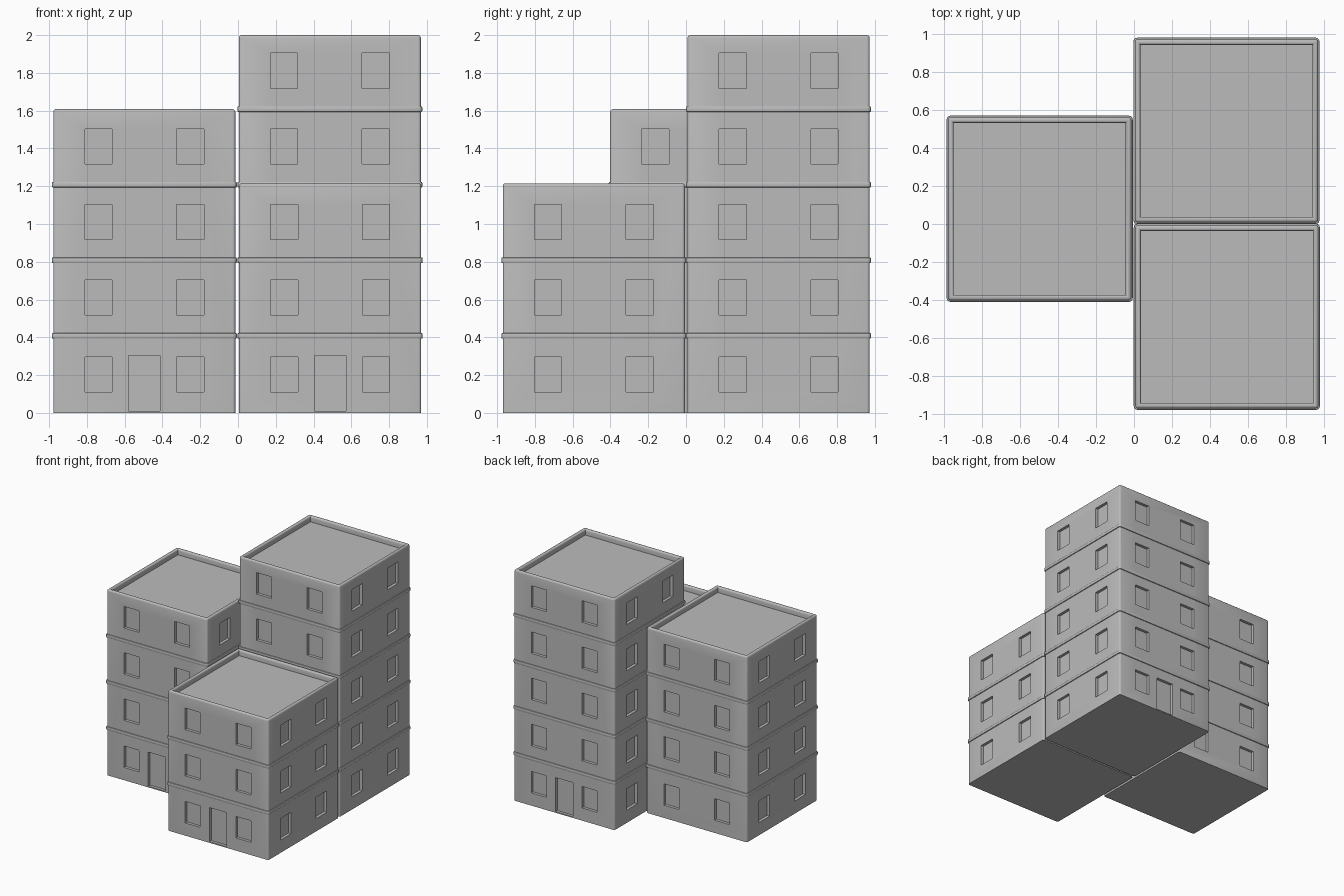
import bpy, bmesh, math
from mathutils import Matrix, Vector

if "Cube" in bpy.data.objects:
    bpy.data.objects.remove(bpy.data.objects["Cube"])

FLOOR = 0.4       # storey height
WIDTH = 0.964     # side of each square tower
HALF = WIDTH / 2

grey = bpy.data.materials.new("concrete_grey")
grey.use_nodes = True
grey.diffuse_color = (0.5, 0.5, 0.5, 1)
grey.node_tree.nodes["Principled BSDF"].inputs["Base Color"].default_value = (0.5, 0.5, 0.5, 1)


def add_box(bm, size, centre, turn=0.0):
    mat = (Matrix.Rotation(turn, 4, "Z") @ Matrix.Translation(centre)
           @ Matrix.Diagonal((*size, 1)))
    return bmesh.ops.create_cube(bm, size=1, matrix=mat)["verts"]


def make_object(name, bm, location):
    mesh = bpy.data.meshes.new(name)
    bm.to_mesh(mesh)
    bm.free()
    mesh.materials.append(grey)
    obj = bpy.data.objects.new(name, mesh)
    obj.location = location
    bpy.context.collection.objects.link(obj)
    return obj


def smooth(obj):
    bpy.ops.object.select_all(action="DESELECT")
    obj.select_set(True)
    bpy.context.view_layer.objects.active = obj
    bpy.ops.object.shade_smooth_by_angle(angle=math.radians(35))


def body(name, height, location):
    """Square shaft with rounded corners and a sunken roof inside a parapet."""
    bm = bmesh.new()
    add_box(bm, (WIDTH, WIDTH, height), (0, 0, height / 2))
    bm.faces.ensure_lookup_table()
    top = max(bm.faces, key=lambda f: f.calc_center_median().z)
    bmesh.ops.inset_region(bm, faces=[top], thickness=0.042)
    inner = bmesh.ops.extrude_face_region(bm, geom=[top])
    sunk = [v for v in inner["geom"] if isinstance(v, bmesh.types.BMVert)]
    bmesh.ops.translate(bm, verts=sunk, vec=(0, 0, -0.05))
    if top.is_valid:
        bmesh.ops.delete(bm, geom=[top], context="FACES_ONLY")
    rounded = []
    for e in bm.edges:
        a, b = (v.co for v in e.verts)
        upright = abs(a.z - b.z) > 0.2
        rim = min(a.z, b.z) > height - 0.01
        diagonal = abs(a.x - b.x) > 0.01 and abs(a.y - b.y) > 0.01
        if upright or (rim and not diagonal):
            rounded.append(e)
    bmesh.ops.bevel(bm, geom=rounded, offset=0.015, segments=3, profile=0.5,
                    affect="EDGES", clamp_overlap=True)
    bmesh.ops.recalc_face_normals(bm, faces=bm.faces)
    return make_object(name, bm, location)


def openings(name, floors, door_turn, location):
    """Cutter for two windows per storey on each side, plus one door."""
    bm = bmesh.new()
    depth = 0.025
    for side in range(4):
        for level in range(floors):
            for x in (-0.243, 0.243):
                z = level * FLOOR + (0.203 if level == 0 else 0.211)
                add_box(bm, (0.144, 2 * depth, 0.186), (x, -HALF, z), side * math.pi / 2)
    add_box(bm, (0.165, 2 * depth, 0.295), (0, -HALF, 0.1575), door_turn)
    cutter = make_object(name, bm, location)
    cutter.hide_render = True
    return cutter


def band(name, z, location, height=0.03):
    """Thin rounded string course between two storeys."""
    bm = bmesh.new()
    wide = WIDTH + 0.015
    add_box(bm, (wide, wide, height), (0, 0, z))
    upright = [e for e in bm.edges if abs(e.verts[0].co.z - e.verts[1].co.z) > 0.01]
    bmesh.ops.bevel(bm, geom=upright, offset=0.02, segments=3, profile=0.5, affect="EDGES")
    level = [e for e in bm.edges if abs(e.verts[0].co.z - e.verts[1].co.z) < 0.001
             and len(e.link_faces) == 2]
    bmesh.ops.bevel(bm, geom=level, offset=0.006, segments=2, profile=0.5, affect="EDGES")
    smooth(make_object(name, bm, location))


def tower(name, x, y, floors, height, door_turn):
    location = Vector((x, y, 0))
    shaft = body(name + "_walls", height, location)
    cutter = openings(name + "_openings", floors, door_turn, location)
    cut = shaft.modifiers.new("openings", "BOOLEAN")
    cut.operation = "DIFFERENCE"
    cut.solver = "EXACT"
    cut.object = cutter
    bpy.context.view_layer.objects.active = shaft
    bpy.ops.object.modifier_apply(modifier=cut.name)
    bpy.data.objects.remove(cutter)
    smooth(shaft)
    for level in range(1, floors):
        band(f"{name}_band_{level}", level * FLOOR + 0.008, location)


tower("side_tower", -0.496, 0.08, 4, 1.608, 0)
tower("front_tower", 0.488, -0.488, 3, 1.215, 0)
tower("back_tower", 0.486, 0.49, 5, 2.0, math.pi)
